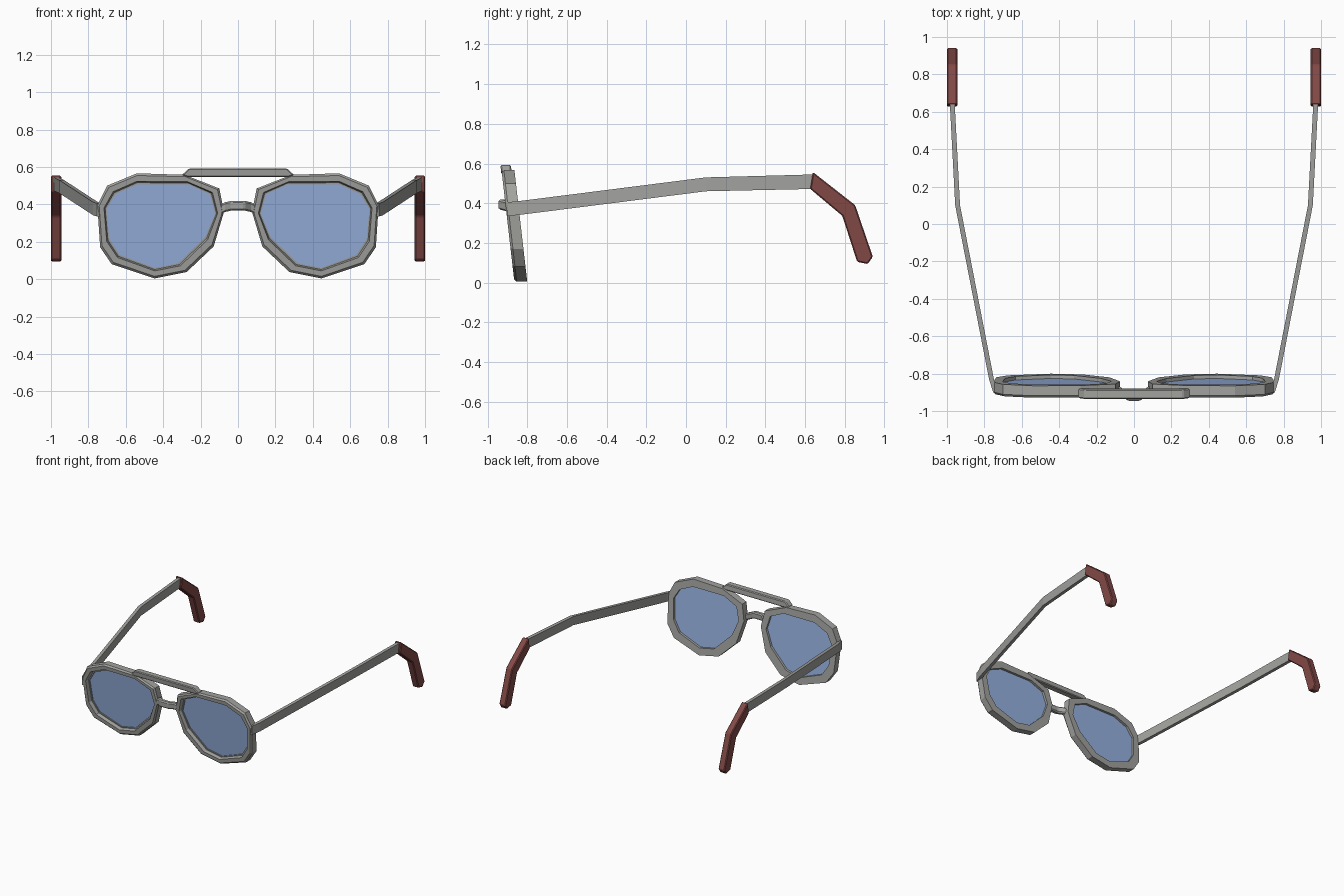
import bpy, bmesh

if "Cube" in bpy.data.objects:
    bpy.data.objects.remove(bpy.data.objects["Cube"])


def material(name, rgb):
    m = bpy.data.materials.new(name)
    m.diffuse_color = (*rgb, 1)
    m.use_nodes = True
    m.node_tree.nodes["Principled BSDF"].inputs["Base Color"].default_value = m.diffuse_color
    return m


METAL = material("grey metal", (0.36, 0.36, 0.345))
GLASS = material("blue glass", (0.31, 0.44, 0.74))
TIP = material("brown red rubber", (0.22, 0.066, 0.06))

SLOPE = 0.115    # forward lean of the front frame
FRONT = -0.865   # front plane at ground height


def lean(x, d, z):
    """Point on the leaning front frame, d behind its front plane."""
    return (x, FRONT - SLOPE * z + d, z)


def loft(name, rings, mat, closed=False):
    """Skin a list of equal point rings, capped unless the list closes on itself."""
    bm = bmesh.new()
    rows = [[bm.verts.new(p) for p in ring] for ring in rings]
    n = len(rows[0])
    for i in range(len(rows) if closed else len(rows) - 1):
        a, b = rows[i], rows[(i + 1) % len(rows)]
        for j in range(n):
            k = (j + 1) % n
            bm.faces.new((a[j], a[k], b[k], b[j]))
    if not closed:
        bm.faces.new(rows[0][::-1])
        bm.faces.new(rows[-1])
    bmesh.ops.recalc_face_normals(bm, faces=bm.faces)
    me = bpy.data.meshes.new(name)
    bm.to_mesh(me)
    bm.free()
    me.materials.append(mat)
    ob = bpy.data.objects.new(name, me)
    bpy.context.collection.objects.link(ob)
    return ob


def bevel(ob, width):
    b = ob.modifiers.new("bevel", 'BEVEL')
    b.width = width
    b.segments = 1
    b.limit_method = 'ANGLE'


# Outer and inner outline of one rim (x, z)
OUTER = [(0.285, 0.558), (0.54, 0.566), (0.70, 0.50), (0.752, 0.395),
         (0.737, 0.17), (0.675, 0.08), (0.445, 0.004), (0.275, 0.038),
         (0.13, 0.175), (0.075, 0.36), (0.10, 0.485)]
INNER = [(0.265, 0.507), (0.54, 0.507), (0.655, 0.455), (0.703, 0.375),
         (0.688, 0.215), (0.633, 0.13), (0.445, 0.06), (0.32, 0.085),
         (0.175, 0.225), (0.122, 0.35), (0.15, 0.455)]
# Rim cross-section: share of the way inward, depth
SECTION = [(0, 0.065), (0, 0.012), (0.2, 0), (0.72, 0),
           (0.85, 0.028), (1, 0.028), (1, 0.065)]


def outline(t, d, s):
    return [lean(s * (a[0] + (b[0] - a[0]) * t), d, a[1] + (b[1] - a[1]) * t)
            for a, b in zip(OUTER, INNER)]


# Side view stations of the arm: x, y, bottom z, top z
ARM = [(0.740, -0.90, 0.335, 0.405), (0.762, -0.83, 0.342, 0.412),
       (0.943, 0.10, 0.46, 0.53), (0.972, 0.65, 0.472, 0.545)]
# Side profile of the ear tip (y, z)
EAR = [(0.64, 0.557), (0.853, 0.39), (0.942, 0.13), (0.916, 0.093),
       (0.863, 0.104), (0.788, 0.336), (0.626, 0.472)]

for side, s in (("left", -1), ("right", 1)):
    loft(side + "_rim", [outline(t, d, s) for t, d in SECTION], METAL, True)
    loft(side + "_lens", [outline(0.97, d, s) for d in (0.036, 0.046)], GLASS)
    # Arm: flat bar bending outward then back
    w = 0.013
    loft(side + "_arm", [[(s * (x - w), y, lo), (s * (x + w), y, lo),
                          (s * (x + w), y, hi), (s * (x - w), y, hi)]
                         for x, y, lo, hi in ARM], METAL)
    # Thick hooked ear tip
    tip = loft(side + "_ear_tip",
               [[(s * x, y, z) for y, z in EAR] for x in (0.945, 1.0)], TIP)
    bevel(tip, 0.006)

# Brow bar across the top
BROW = [(-0.30, 0.557), (-0.262, 0.592), (0.262, 0.592), (0.30, 0.557),
        (0.27, 0.545), (-0.27, 0.545)]
brow = loft("brow_bar", [[lean(x, d, z) for x, z in BROW]
                         for d in (-0.003, 0.05)], METAL)
bevel(brow, 0.006)

# Arched nose bridge, bowed forward: x, middle z, front y
BRIDGE = [(-0.105, 0.365, -0.90), (-0.07, 0.385, -0.913), (-0.035, 0.393, -0.945),
          (0.035, 0.393, -0.945), (0.07, 0.385, -0.913), (0.105, 0.365, -0.90)]
bridge = loft("nose_bridge", [[(x, y, z - 0.026), (x, y + 0.04, z - 0.026),
                               (x, y + 0.04, z + 0.026), (x, y, z + 0.026)]
                              for x, z, y in BRIDGE], METAL)
bevel(bridge, 0.008)
